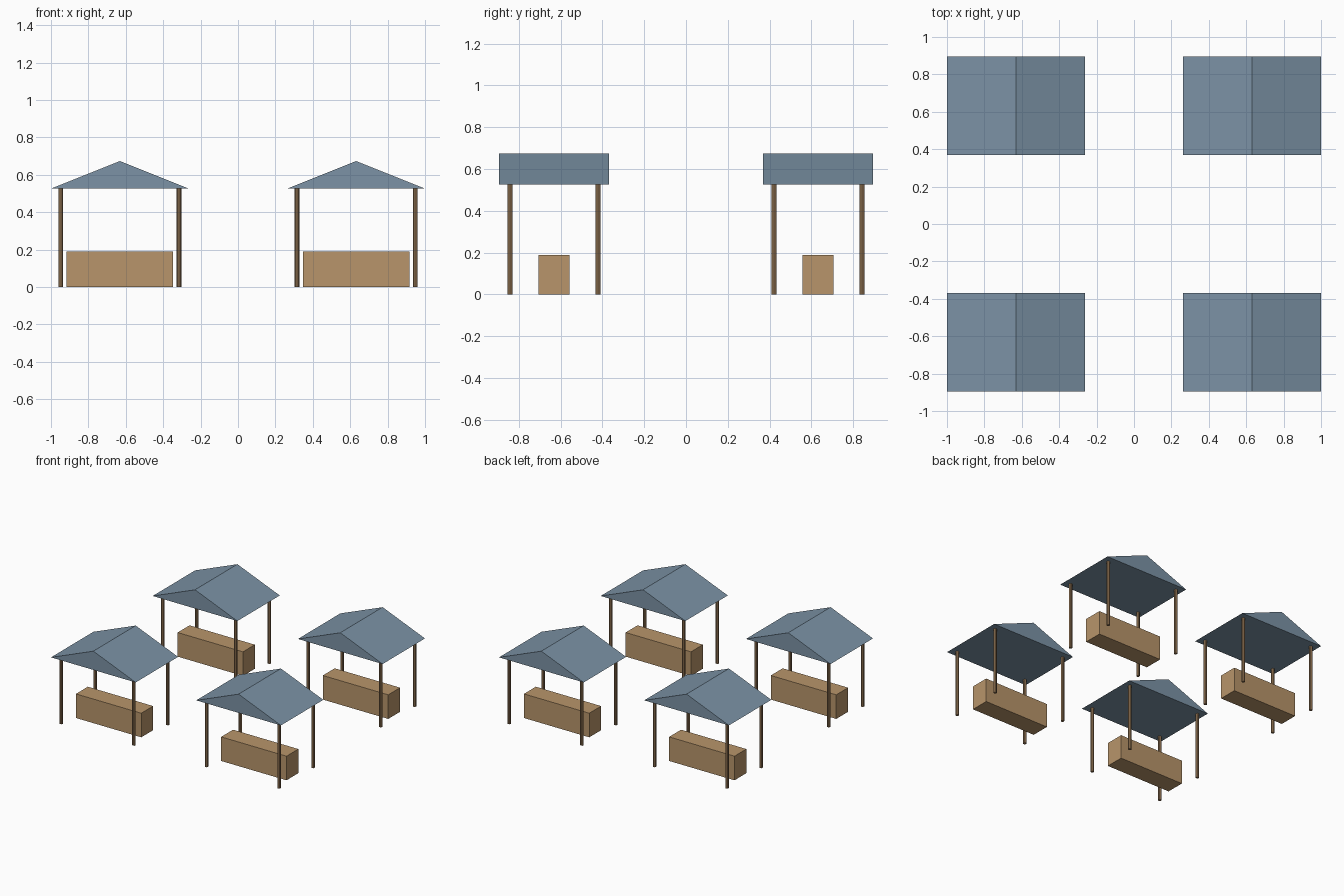
import bpy
import bmesh
from mathutils import Matrix

if "Cube" in bpy.data.objects:
    bpy.data.objects.remove(bpy.data.objects["Cube"])

S = 2 / 9.5  # design units to model units


def material(name, rgb):
    m = bpy.data.materials.new(name)
    m.diffuse_color = (*rgb, 1)
    m.use_nodes = True
    m.node_tree.nodes["Principled BSDF"].inputs["Base Color"].default_value = m.diffuse_color
    return m


ROOF = material("roof_blue", (0.20, 0.29, 0.38))
WOOD = material("counter_wood", (0.48, 0.30, 0.145))
POST = material("post_wood", (0.33, 0.20, 0.10))


def finish(bm, name, mat):
    bmesh.ops.recalc_face_normals(bm, faces=bm.faces)
    bmesh.ops.scale(bm, vec=(S, S, S), verts=bm.verts)
    me = bpy.data.meshes.new(name)
    bm.to_mesh(me)
    bm.free()
    me.materials.append(mat)
    return me


# Gable roof: closed triangular prism, ridge along y
bm = bmesh.new()
tri = bm.faces.new([bm.verts.new(p) for p in
                    ((-1.75, -1.25, 2.5), (1.75, -1.25, 2.5), (0, -1.25, 3.2))])
ext = bmesh.ops.extrude_face_region(bm, geom=[tri], use_keep_orig=True)
bmesh.ops.translate(bm, vec=(0, 2.5, 0),
                    verts=[g for g in ext["geom"] if isinstance(g, bmesh.types.BMVert)])
roof = finish(bm, "roof", ROOF)

# Counter box
bm = bmesh.new()
bmesh.ops.create_cube(bm, size=1, matrix=Matrix.Translation((0, 0, 0.45))
                      @ Matrix.Diagonal((2.7, 0.7, 0.9, 1)))
counter = finish(bm, "counter", WOOD)

# Slim eight-sided post
bm = bmesh.new()
bmesh.ops.create_cone(bm, cap_ends=True, segments=8, radius1=0.06, radius2=0.06,
                      depth=2.5, matrix=Matrix.Translation((0, 0, 1.25)))
post = finish(bm, "post", POST)


def place(name, mesh, x, y):
    ob = bpy.data.objects.new(name, mesh)
    ob.location = (x * S, y * S, 0)
    bpy.context.collection.objects.link(ob)


# Four stalls on a square grid
for fb, y in (("front", -3), ("back", 3)):
    for lr, x in (("left", -3), ("right", 3)):
        stall = f"{fb}_{lr}_stall"
        place(stall + "_roof", roof, x, y)
        place(stall + "_counter", counter, x, y)
        for dx in (-1.5, 1.5):
            for dy in (-1, 1):
                place(stall + "_post", post, x + dx, y + dy)
